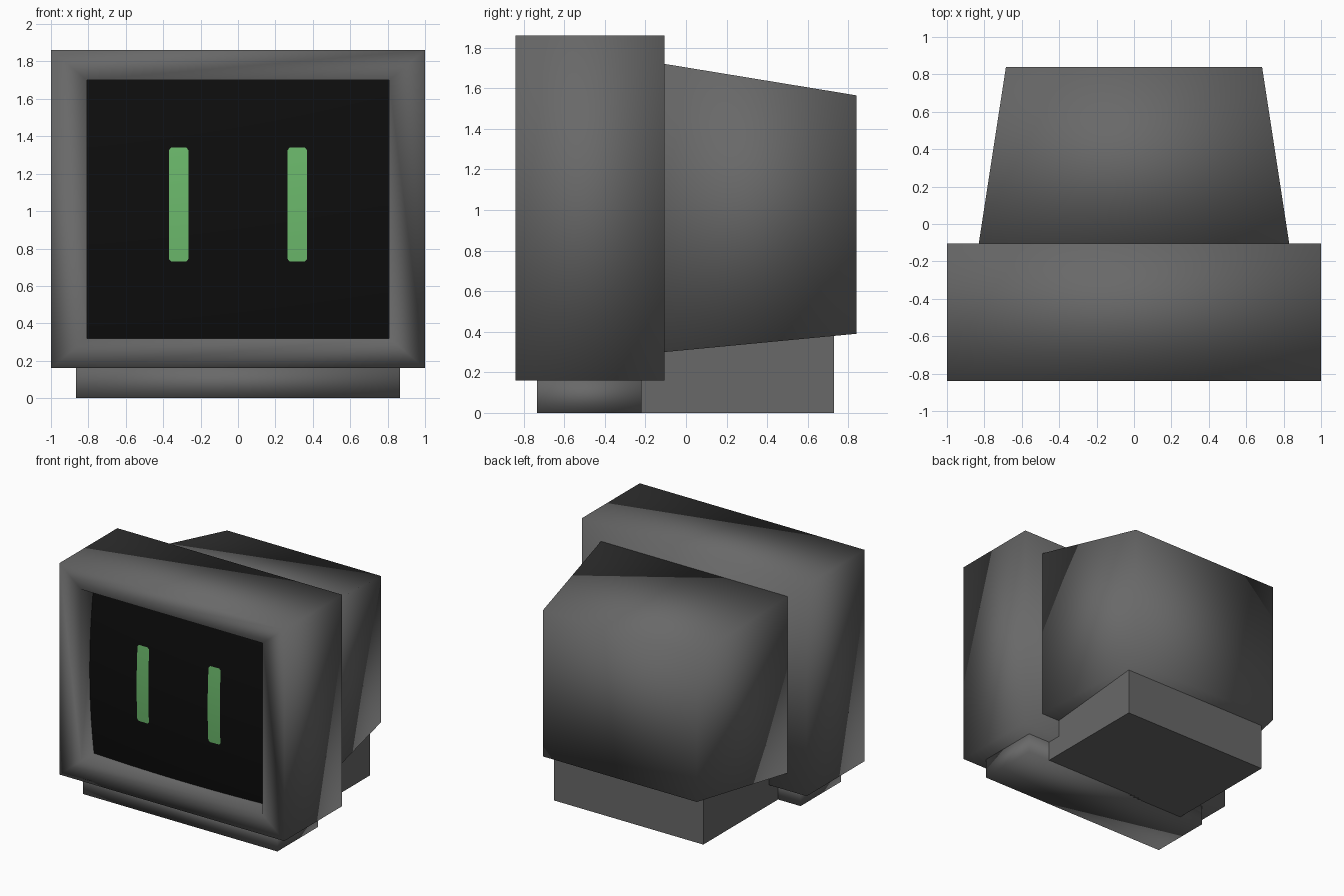
import bpy
import bmesh
from mathutils import Vector

default = bpy.data.objects.get("Cube")
if default:
    bpy.data.objects.remove(default, do_unlink=True)


def material(name, rgb):
    mat = bpy.data.materials.new(name)
    mat.use_nodes = True
    mat.diffuse_color = (*rgb, 1)
    bsdf = next(n for n in mat.node_tree.nodes if n.type == 'BSDF_PRINCIPLED')
    bsdf.inputs["Base Color"].default_value = (*rgb, 1)
    return mat


GREY = material("dark_grey_plastic", (0.14, 0.14, 0.14))
BLACK = material("black_glass", (0.004, 0.004, 0.004))
GREEN = material("green_glow", (0.15, 0.49, 0.15))


def finish(name, bm, mat, smooth=True):
    if mat == GREY:
        bmesh.ops.recalc_face_normals(bm, faces=bm.faces[:])
    mesh = bpy.data.meshes.new(name)
    bm.to_mesh(mesh)
    bm.free()
    mesh.materials.append(mat)
    for poly in mesh.polygons:
        poly.use_smooth = smooth
    obj = bpy.data.objects.new(name, mesh)
    bpy.context.collection.objects.link(obj)
    return obj


def box(half_x, y, z):
    """Symmetric box spanning the given y and z ranges."""
    bm = bmesh.new()
    bmesh.ops.create_cube(bm, size=2)
    for v in bm.verts:
        v.co = Vector((v.co.x * half_x, y[v.co.y > 0], z[v.co.z > 0]))
    return bm


# Front frame: box with a recessed rectangular opening
bm = box(1, (-0.84, -0.105), (0.16, 1.86))
bm.faces.ensure_lookup_table()
front = min(bm.faces, key=lambda f: f.calc_center_median().y)
bmesh.ops.inset_region(bm, faces=[front], thickness=0.16, use_even_offset=True)
front = min((f for f in bm.faces if all(abs(v.co.x) < 0.9 for v in f.verts)),
            key=lambda f: f.calc_center_median().y)
for v in front.verts:
    v.co.x = 0.808 if v.co.x > 0 else -0.808
    v.co.z = 1.70 if v.co.z > 1 else 0.32
pocket = bmesh.ops.extrude_discrete_faces(bm, faces=[front])["faces"][0]
for v in pocket.verts:
    v.co.y = -0.65
finish("front_frame", bm, GREY)

# Tapered rear housing
bm = box(0.83, (-0.105, 0.84), (0.30, 1.72))
for v in bm.verts:
    if v.co.y > 0:
        v.co.x *= 0.825
        v.co.z = 1.565 if v.co.z > 1 else 0.39
finish("rear_housing", bm, GREY)

# Base: wide foot under the frame and narrower riser under the housing
finish("base_foot", box(0.865, (-0.735, -0.22), (0, 0.17)), GREY)
finish("base_riser", box(0.665, (-0.24, 0.73), (0, 0.38)), GREY, smooth=False)


def glass_y(x, z):
    """Bulging surface of the screen."""
    return -0.76 + 0.03 * (x / 0.81) ** 2 + 0.055 * ((z - 1.01) / 0.69) ** 2


def sheet(name, cx, half_x, zs, columns, mat, lift=0, corner=0):
    """Grid following the glass, optionally with clipped corners."""
    bm = bmesh.new()
    rows = []
    for k, z in enumerate(zs):
        w = half_x - (corner if k in (0, len(zs) - 1) else 0)
        xs = [cx + w * (2 * i / columns - 1) for i in range(columns + 1)]
        rows.append([bm.verts.new((x, glass_y(x, z) - lift, z)) for x in xs])
    for a, b in zip(rows, rows[1:]):
        for i in range(columns):
            bm.faces.new((a[i], a[i + 1], b[i + 1], b[i]))
    return finish(name, bm, mat)


def span(lo, hi, n):
    return [lo + (hi - lo) * k / n for k in range(n + 1)]


# Curved screen with two glowing bars
sheet("screen", 0, 0.81, span(0.318, 1.702, 24), 24, BLACK)
for side, x in (("left", 0.317), ("right", -0.317)):
    heights = [0.73] + span(0.745, 1.325, 12) + [1.34]
    sheet(side + "_eye_bar", x, 0.053, heights, 4, GREEN, lift=0.006, corner=0.013)
